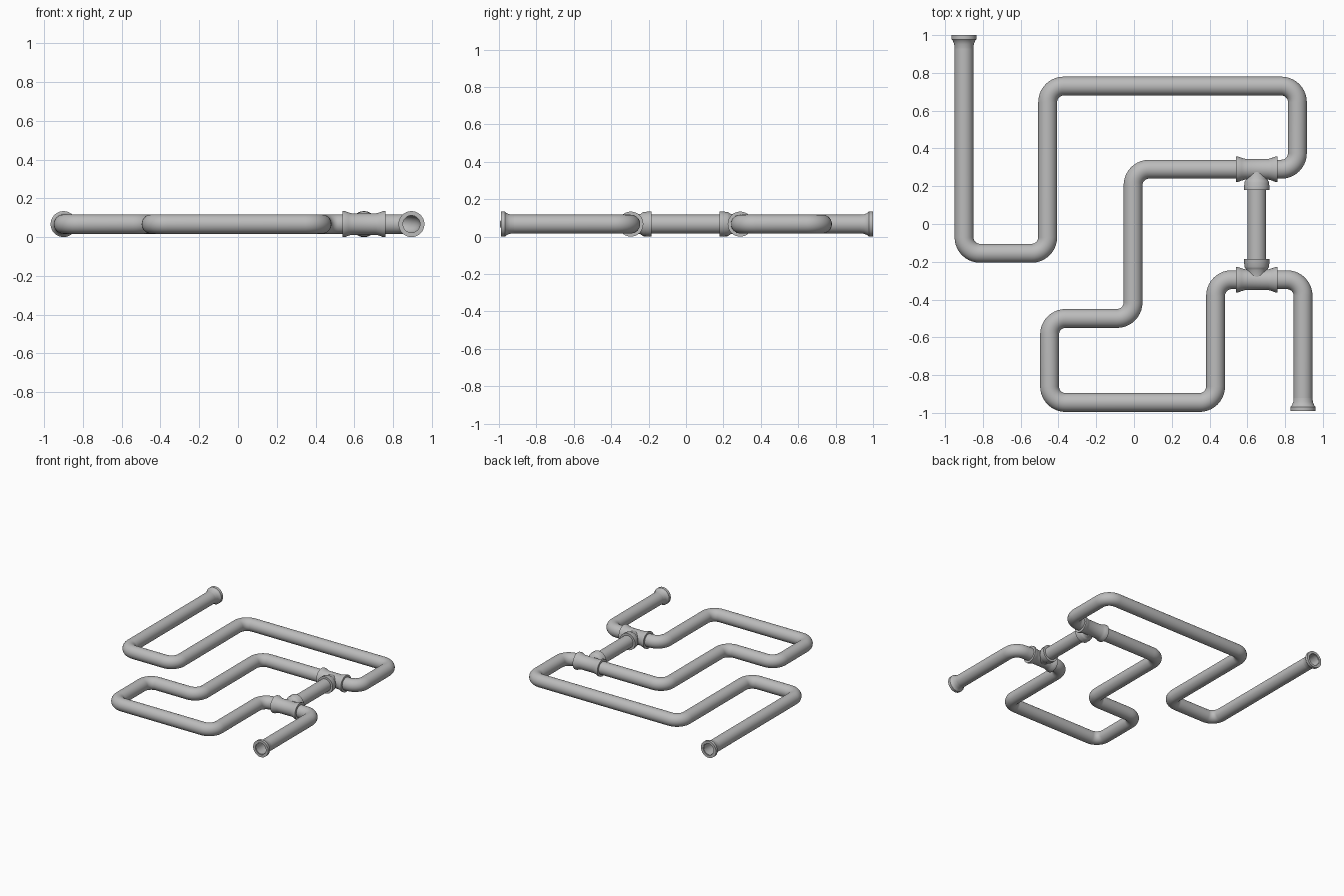
import bpy, bmesh, math
from mathutils import Vector

cube = bpy.data.objects.get("Cube")
if cube:
    bpy.data.objects.remove(cube, do_unlink=True)

AXIS_Z, PIPE_R, LIP_R, BEND_R, SIDES = 0.067, 0.05, 0.067, 0.085, 32

grey = bpy.data.materials.new("pipe grey")
grey.use_nodes = True
grey.diffuse_color = (0.5, 0.5, 0.5, 1)
grey.node_tree.nodes["Principled BSDF"].inputs["Base Color"].default_value = (0.5, 0.5, 0.5, 1)


def sweep(name, rings, closed=False):
    """Skin a list of (centre, direction, radius) rings lying in the floor plane."""
    bm = bmesh.new()
    up = Vector((0, 0, 1))
    loops = []
    for centre, direction, radius in rings:
        side = up.cross(direction).normalized()
        loops.append([bm.verts.new(centre + radius * (side * math.cos(a) + up * math.sin(a)))
                      for a in (2 * math.pi * i / SIDES for i in range(SIDES))])
    pairs = list(zip(loops, loops[1:]))
    if closed:
        pairs.append((loops[-1], loops[0]))
    for a, b in pairs:
        for i in range(SIDES):
            j = (i + 1) % SIDES
            bm.faces.new((a[i], a[j], b[j], b[i]))
    bmesh.ops.recalc_face_normals(bm, faces=bm.faces)
    mesh = bpy.data.meshes.new(name)
    bm.to_mesh(mesh)
    bm.free()
    mesh.materials.append(grey)
    obj = bpy.data.objects.new(name, mesh)
    bpy.context.collection.objects.link(obj)
    bpy.ops.object.select_all(action='DESELECT')
    obj.select_set(True)
    bpy.context.view_layer.objects.active = obj
    bpy.ops.object.shade_smooth_by_angle(angle=math.radians(35))
    return obj


def pipe(name, corners, steps=10):
    """Hollow pipe through the corners, with rounded elbows."""
    pts = [Vector((x, y, AXIS_Z)) for x, y in corners]
    path = [(pts[0], (pts[1] - pts[0]).normalized())]
    for before, corner, after in zip(pts, pts[1:], pts[2:]):
        d0, d1 = (corner - before).normalized(), (after - corner).normalized()
        pivot = corner + BEND_R * (d1 - d0)
        for k in range(steps + 1):
            a = k / steps * math.pi / 2
            path.append((pivot + BEND_R * (d0 * math.sin(a) - d1 * math.cos(a)),
                         d0 * math.cos(a) + d1 * math.sin(a)))
    path.append((pts[-1], (pts[-1] - pts[-2]).normalized()))
    outer = [(c, d, PIPE_R) for c, d in path]
    inner = [(c, d, PIPE_R - 0.006) for c, d in reversed(path)]
    return sweep(name, outer + inner, closed=True)


def lathe(name, origin, direction, profile, closed=True):
    """Turn (distance, radius) pairs about an axis from origin."""
    o, d = Vector((*origin, AXIS_Z)), Vector((*direction, 0))
    return sweep(name, [(o + d * t, d, r) for t, r in profile], closed)


# Long winding run, from the open back end to the open front end
pipe("main_pipe", [(-0.9, 0.995), (-0.9, -0.155), (-0.457, -0.155), (-0.457, 0.73),
                   (0.865, 0.73), (0.865, 0.29), (-0.005, 0.29), (-0.005, -0.5),
                   (-0.447, -0.5), (-0.447, -0.945), (0.432, -0.945), (0.432, -0.295),
                   (0.895, -0.295), (0.895, -0.985)])

# Short link between the two tees
pipe("link_pipe", [(0.65, 0.24), (0.65, -0.245)])

# Flared lips on the open ends
LIP = [(0, 0.047), (0, LIP_R), (0.022, LIP_R), (0.03, 0.059), (0.048, 0.052), (0.07, PIPE_R),
       (0.07, 0.047)]
lathe("back_end_lip", (-0.9, 1), (0, -1), LIP)
lathe("front_end_lip", (0.895, -0.99), (0, 1), LIP)

# Tee fittings: a flared sleeve along x and a flared branch along y
FLARE = [(0.11, 0.047), (0.11, LIP_R), (0.098, LIP_R), (0.08, 0.06), (0.062, 0.055)]
sleeve = [(-t, r) for t, r in FLARE] + FLARE[::-1]
branch = [(0, 0.047), (0, 0.053), (0.05, 0.053), (0.06, 0.06), (0.068, LIP_R - 0.002),
          (0.08, LIP_R - 0.002), (0.085, LIP_R), (0.11, LIP_R), (0.11, 0.047)]
for label, y, way in (("back", 0.29, -1), ("front", -0.295, 1)):
    lathe(label + "_tee_sleeve", (0.65, y), (1, 0), sleeve)
    lathe(label + "_tee_branch", (0.65, y), (0, way), branch)
